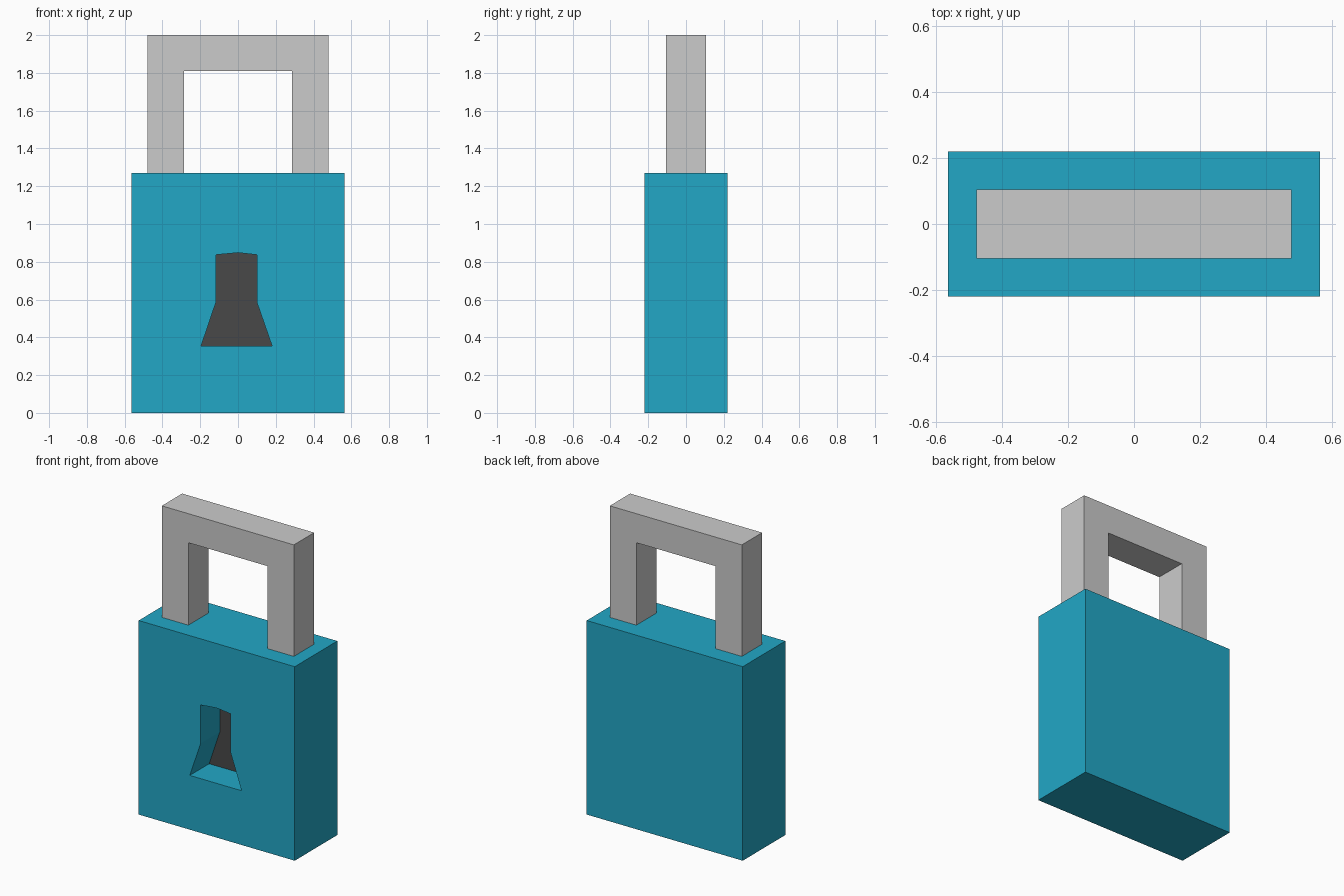
import bpy, bmesh

if "Cube" in bpy.data.objects:
    bpy.data.objects.remove(bpy.data.objects["Cube"])


def material(name, rgb):
    mat = bpy.data.materials.new(name)
    mat.diffuse_color = (*rgb, 1)
    mat.use_nodes = True
    mat.node_tree.nodes["Principled BSDF"].inputs["Base Color"].default_value = mat.diffuse_color
    return mat


def prism(name, profile, y0, y1, mat=None):
    """Extrude an (x, z) profile from y0 to y1."""
    bm = bmesh.new()
    face = bm.faces.new([bm.verts.new((x, y0, z)) for x, z in profile])
    ext = bmesh.ops.extrude_face_region(bm, geom=[face])
    moved = [v for v in ext["geom"] if isinstance(v, bmesh.types.BMVert)]
    bmesh.ops.translate(bm, verts=moved, vec=(0, y1 - y0, 0))
    bmesh.ops.recalc_face_normals(bm, faces=bm.faces)
    mesh = bpy.data.meshes.new(name)
    bm.to_mesh(mesh)
    bm.free()
    obj = bpy.data.objects.new(name, mesh)
    bpy.context.collection.objects.link(obj)
    if mat:
        mesh.materials.append(mat)
    return obj


teal = material("teal", (0.016, 0.39, 0.565))
dark = material("dark", (0.065, 0.065, 0.065))

keyhole = [(-0.195, 0.355), (0.18, 0.355), (0.10, 0.585), (0.10, 0.837),
           (0, 0.848), (-0.117, 0.837), (-0.117, 0.585)]

# Body with a keyhole recess cut into the front
body = prism("body", [(-0.565, 0), (0.565, 0), (0.565, 1.27), (-0.565, 1.27)],
             -0.22, 0.22, teal)
cutter = prism("keyhole_cutter", keyhole, -0.4, -0.01, teal)
cut = body.modifiers.new("keyhole", 'BOOLEAN')
cut.operation = 'DIFFERENCE'
cut.solver = 'EXACT'
cut.object = cutter
bpy.context.view_layer.objects.active = body
bpy.ops.object.modifier_apply(modifier=cut.name)
bpy.data.objects.remove(cutter)

# Dark plate at the bottom of the recess
prism("keyhole_plate", keyhole, -0.02, -0.01, dark)

# Square shackle
prism("shackle", [(-0.478, 1.265), (-0.478, 2), (0.478, 2), (0.478, 1.265),
                  (0.286, 1.265), (0.286, 1.81), (-0.286, 1.81), (-0.286, 1.265)],
      -0.105, 0.105)
